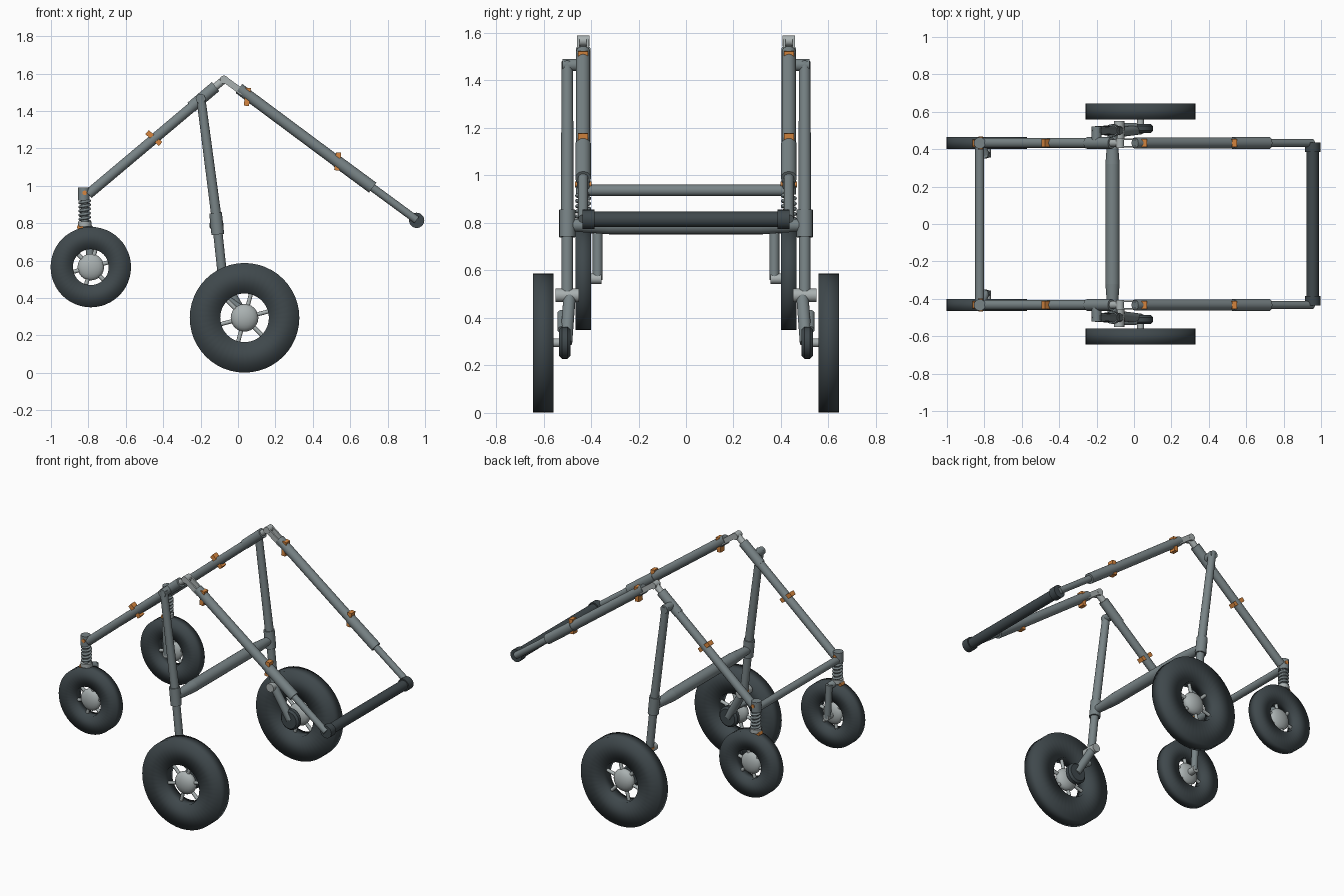
import bpy, bmesh, math
from mathutils import Vector, Matrix

if "Cube" in bpy.data.objects:
    bpy.data.objects.remove(bpy.data.objects["Cube"])


def material(name, rgb):
    m = bpy.data.materials.new(name)
    m.diffuse_color = (*rgb, 1)
    m.use_nodes = True
    m.node_tree.nodes["Principled BSDF"].inputs["Base Color"].default_value = m.diffuse_color
    return m


STEEL = material("steel grey", (0.19, 0.23, 0.24))
DARK = material("rubber dark", (0.05, 0.065, 0.072))
LIGHT = material("light metal", (0.40, 0.44, 0.44))
ORANGE = material("orange", (0.68, 0.24, 0.05))


def finish(name, bm, mat, angle=40):
    bmesh.ops.recalc_face_normals(bm, faces=bm.faces)
    me = bpy.data.meshes.new(name)
    bm.to_mesh(me)
    bm.free()
    me.materials.append(mat)
    ob = bpy.data.objects.new(name, me)
    bpy.context.collection.objects.link(ob)
    bpy.context.view_layer.objects.active = ob
    ob.select_set(True)
    bpy.ops.object.shade_smooth_by_angle(angle=math.radians(angle))
    ob.select_set(False)
    return ob


def align(direction):
    return Vector(direction).to_track_quat('Z', 'Y').to_matrix().to_4x4()


def rod_into(bm, a, b, r, r2=None, seg=20):
    a, b = Vector(a), Vector(b)
    bmesh.ops.create_cone(bm, cap_ends=True, segments=seg, radius1=r,
                          radius2=r if r2 is None else r2, depth=(b - a).length,
                          matrix=Matrix.Translation((a + b) / 2) @ align(b - a))


def rod(name, a, b, r, mat=STEEL, r2=None):
    bm = bmesh.new()
    rod_into(bm, a, b, r, r2)
    return finish(name, bm, mat)


def ball(name, c, r, mat, scale=(1, 1, 1)):
    bm = bmesh.new()
    bmesh.ops.create_uvsphere(bm, u_segments=20, v_segments=12, radius=r,
                              matrix=Matrix.Translation(c) @ Matrix.Diagonal((*scale, 1)))
    return finish(name, bm, mat)


def box(name, c, size, mat, tilt=0):
    bm = bmesh.new()
    bmesh.ops.create_cube(bm, size=1, matrix=Matrix.Translation(c) @
                          Matrix.Rotation(tilt, 4, 'Y') @ Matrix.Diagonal((*size, 1)))
    return finish(name, bm, mat)


def lathe_y(name, c, profile, mat, seg=48, angle=40):
    """Closed (radius, y) profile spun around the y axis through c."""
    bm = bmesh.new()
    rings = []
    for i in range(seg):
        t = 2 * math.pi * i / seg
        rings.append([bm.verts.new((c[0] + r * math.cos(t), c[1] + y, c[2] + r * math.sin(t)))
                      for r, y in profile])
    n = len(profile)
    for i in range(seg):
        p, q = rings[i], rings[(i + 1) % seg]
        for j in range(n):
            bm.faces.new((p[j], p[(j + 1) % n], q[(j + 1) % n], q[j]))
    return finish(name, bm, mat, angle)


def wheel(name, c, radius, hole, half, hub_r, spokes):
    lathe_y(name + "_tire", c, [(radius, -half), (radius, half), (hole, half), (hole, -half)],
            DARK, angle=180)
    ball(name + "_hub", c, hub_r, LIGHT, (1, half * 0.95 / hub_r, 1))
    bm = bmesh.new()
    for i in range(spokes):
        t = 2 * math.pi * (i + 0.25) / spokes
        d = Vector((math.cos(t), 0, math.sin(t)))
        rod_into(bm, Vector(c) + d * hub_r * 0.6, Vector(c) + d * (hole + 0.01), 0.011, seg=10)
    finish(name + "_spokes", bm, LIGHT)


def spring(name, x, y, z0, z1, r, turns):
    cu = bpy.data.curves.new(name, 'CURVE')
    cu.dimensions = '3D'
    cu.bevel_depth = 0.008
    cu.bevel_resolution = 2
    sp = cu.splines.new('POLY')
    n = turns * 16
    sp.points.add(n)
    for i in range(n + 1):
        t = 2 * math.pi * i / 16
        sp.points[i].co = (x + r * math.cos(t), y + r * math.sin(t), z0 + (z1 - z0) * i / n, 1)
    cu.materials.append(STEEL)
    bpy.context.collection.objects.link(bpy.data.objects.new(name, cu))


for s, side in ((-1, "near"), (1, "far")):
    n = lambda part: side + "_" + part
    Y, L = s * 0.433, s * 0.5

    # Sloping arm down to the small wheel
    rod(n("short_arm"), (-0.17, Y, 1.485), (-0.80, Y, 0.955), 0.027)
    rod(n("short_arm_sleeve"), (-0.12, Y, 1.53), (-0.25, Y, 1.42), 0.031)
    rod(n("short_arm_tongue"), (-0.075, Y, 1.567), (-0.14, Y, 1.513), 0.02, LIGHT)

    # Hinge at the peak
    rod(n("peak_pin"), (-0.075, Y - 0.026, 1.567), (-0.075, Y + 0.026, 1.567), 0.022, LIGHT)
    for k in (-1, 1):
        box(n("peak_cheek"), (-0.025, Y + k * 0.02, 1.535), (0.13, 0.01, 0.034), LIGHT, 0.63)

    # Long arm out to the handle
    rod(n("long_arm"), (0.005, Y, 1.52), (0.56, Y, 1.107), 0.03)
    rod(n("long_arm_sleeve"), (0.53, Y, 1.13), (0.72, Y, 0.99), 0.033)
    rod(n("handle_extension"), (0.71, Y, 0.997), (0.955, Y * 1.0, 0.817), 0.021)
    rod(n("handle_cap"), (0.955, s * 0.385, 0.815), (0.955, s * 0.435, 0.815), 0.041, DARK)

    # Orange clips
    for x, z, tilt in ((-0.45, 1.255, -0.85), (0.05, 1.475, 0.1), (0.533, 1.13, 0.1)):
        box(n("clip"), (x, Y, z), (0.028, 0.042, 0.096), ORANGE, tilt)
    box(n("fork_clip"), (-0.845, Y, 0.777), (0.03, 0.04, 0.02), ORANGE, 0.4)
    rod(n("head_pin"), (-0.82, Y - 0.034, 0.962), (-0.82, Y + 0.034, 0.962), 0.012, ORANGE)

    # Upright leg
    rod(n("leg_upper"), (-0.2, L, 1.48), (-0.115, L, 0.83), 0.024, r2=0.027)
    rod(n("leg_sleeve"), (-0.12, L, 0.855), (-0.108, L, 0.74), 0.034)
    rod(n("leg_lower"), (-0.109, L, 0.76), (-0.08, L, 0.49), 0.025)
    rod(n("leg_pin"), (-0.2, s * 0.42, 1.465), (-0.2, s * 0.52, 1.465), 0.026)

    # Swing link, drive drum and axle of the large wheel
    rod(n("link_pivot"), (-0.08, s * 0.45, 0.495), (-0.08, s * 0.55, 0.495), 0.028, LIGHT)
    rod(n("pivot_ring"), (-0.083, L, 0.497), (-0.082, L, 0.507), 0.028, ORANGE)
    rod(n("swing_link"), (-0.08, s * 0.49, 0.495), (0.035, s * 0.505, 0.295), 0.026)
    rod(n("damper"), (-0.09, s * 0.525, 0.42), (0.01, s * 0.525, 0.35), 0.016)
    lathe_y(n("drive_drum"), (0.035, s * 0.511, 0.295),
            [(0.001, -0.024), (0.055, -0.024), (0.067, -0.012),
             (0.067, 0.012), (0.055, 0.024), (0.001, 0.024)], DARK, 32)
    rod(n("large_axle"), (0.035, L, 0.295), (0.035, s * 0.6, 0.295), 0.018, LIGHT)
    wheel(n("large_wheel"), (0.035, s * 0.602, 0.294), 0.293, 0.13, 0.043, 0.074, 6)

    # Sprung head and single-sided fork of the small wheel
    rod(n("head"), (-0.825, Y, 0.92), (-0.825, Y, 0.99), 0.031)
    rod(n("head_core"), (-0.82, Y, 0.77), (-0.82, Y, 0.95), 0.02)
    spring(n("head_spring"), -0.82, Y, 0.81, 0.92, 0.026, 5)
    rod(n("spring_seat"), (-0.82, Y, 0.783), (-0.82, Y, 0.808), 0.036, LIGHT)
    rod(n("fork_crown"), (-0.82, Y, 0.79), (-0.795, s * 0.372, 0.77), 0.022)
    rod(n("fork_blade"), (-0.8, s * 0.372, 0.785), (-0.788, s * 0.372, 0.56), 0.021)
    rod(n("small_axle"), (-0.787, s * 0.355, 0.565), (-0.787, s * 0.45, 0.565), 0.022, LIGHT)
    wheel(n("small_wheel"), (-0.787, Y, 0.565), 0.215, 0.096, 0.033, 0.071, 6)

# Cross bars
rod("handle_grip", (0.955, -0.4, 0.815), (0.955, 0.4, 0.815), 0.033, DARK)
rod("front_cross_bar", (-0.825, -0.42, 0.937), (-0.825, 0.42, 0.937), 0.024)
rod("middle_cross_bar", (-0.115, -0.32, 0.79), (-0.115, 0.32, 0.79), 0.038)
for s in (-1, 1):
    rod("middle_bar_end", (-0.115, s * 0.32, 0.79), (-0.115, s * 0.49, 0.79), 0.038, r2=0.025)
